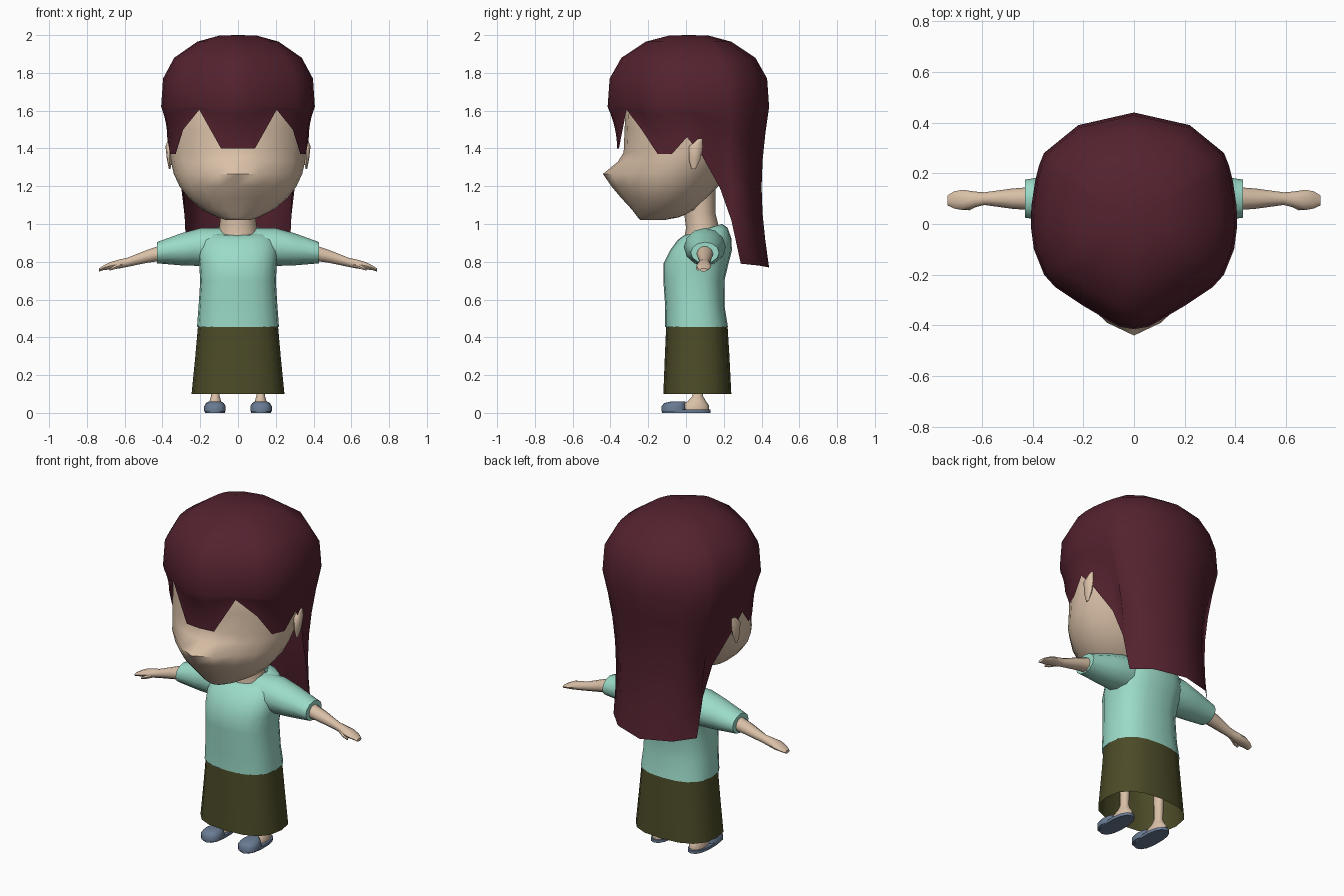
import bpy, bmesh, math
from mathutils import Vector

if "Cube" in bpy.data.objects:
    bpy.data.objects.remove(bpy.data.objects["Cube"])


def material(name, rgb):
    m = bpy.data.materials.new(name)
    m.diffuse_color = (*rgb, 1)
    m.use_nodes = True
    m.node_tree.nodes["Principled BSDF"].inputs["Base Color"].default_value = m.diffuse_color
    return m


HAIR = material("wine hair", (0.088, 0.016, 0.028))
SKIN = material("skin", (0.70, 0.53, 0.39))
SHIRT = material("mint cloth", (0.33, 0.71, 0.58))
SKIRT = material("olive cloth", (0.072, 0.070, 0.021))
SHOE = material("slate blue", (0.14, 0.195, 0.29))


def loft(name, rings, mat, closed=True, start=True, end=True, angle=50):
    """Skin a list of equal point rings, optionally capping both ends."""
    bm = bmesh.new()
    rows = [[bm.verts.new(p) for p in r] for r in rings]
    n = len(rows[0])
    for a, b in zip(rows, rows[1:]):
        for i in range(n if closed else n - 1):
            j = (i + 1) % n
            bm.faces.new((a[i], a[j], b[j], b[i]))
    if start:
        bm.faces.new(rows[0])
    if end:
        bm.faces.new(rows[-1])
    bmesh.ops.remove_doubles(bm, verts=bm.verts[:], dist=0.0005)
    bmesh.ops.recalc_face_normals(bm, faces=bm.faces[:])
    me = bpy.data.meshes.new(name)
    bm.to_mesh(me)
    bm.free()
    me.materials.append(mat)
    ob = bpy.data.objects.new(name, me)
    bpy.context.collection.objects.link(ob)
    bpy.ops.object.select_all(action='DESELECT')
    ob.select_set(True)
    bpy.context.view_layer.objects.active = ob
    bpy.ops.object.shade_smooth_by_angle(angle=math.radians(angle))
    return ob


def power(v, e):
    return math.copysign(abs(v) ** e, v)


def level(z, w, front, back, n=16, e=1.0, cx=0, tilt=0, nose=0):
    """Horizontal rounded ring; tilt raises the back, nose pulls the front."""
    pts = []
    for i in range(n):
        a = math.tau * i / n
        s, c = power(math.sin(a), e), power(math.cos(a), e)
        y = (front + back) / 2 - c * (back - front) / 2
        y -= nose * max(0, math.cos(a)) ** 9
        pts.append((cx + w * s, y, z - tilt * c))
    return pts


def upright(x, y, z, ry, rz, s, n=10):
    """Ring across an arm, facing along x."""
    return [(s * x, y + ry * math.cos(math.tau * i / n),
             z + rz * math.sin(math.tau * i / n)) for i in range(n)]


# Head with pointed nose and tapered chin: z, half width, front, back, nose
head = [(1.02, .06, -.24, -.12, 0), (1.035, .11, -.255, -.04, 0),
        (1.075, .19, -.275, .06, .01), (1.14, .265, -.315, .12, .03),
        (1.2, .31, -.335, .17, .06), (1.265, .34, -.34, .21, .10),
        (1.33, .355, -.325, .25, .035), (1.38, .36, -.325, .28, .005),
        (1.5, .365, -.325, .32, 0), (1.62, .36, -.32, .33, 0),
        (1.76, .30, -.26, .28, 0)]
loft("head", [level(z, w, f, b, 20, nose=k) for z, w, f, b, k in head], SKIN)

# Neck
loft("neck", [level(.92, .11, -.01, .19, 12), level(.98, .10, .0, .175, 12),
              level(1.06, .09, -.01, .155, 12), level(1.22, .10, -.04, .155, 12)], SKIN)

# Hair: half outline at the widest level, with the hem point below each
columns = [((0, -.415), (0, -.365, 1.40)), ((.06, -.405), (.09, -.355, 1.40)),
           ((.205, -.32), (.205, -.315, 1.605)), ((.31, -.25), (.29, -.235, 1.50)),
           ((.355, -.20), (.33, -.15, 1.37)), ((.395, -.10), (.36, -.075, 1.37)),
           ((.407, -.01), (.375, .005, 1.46)), ((.405, .07), (.36, .08, 1.37)),
           ((.39, .17), (.30, .18, 1.19)), ((.375, .23), (.28, .24, 1.02)),
           ((.355, .28), (.275, .29, .79)), ((.22, .39), (.18, .385, .78)),
           ((0, .44), (0, .44, .77))]
columns += [((-a[0], a[1]), (-b[0], b[1], b[2])) for a, b in columns[-2:0:-1]]
crown = [(2.0, 0), (1.998, .24), (1.965, .53), (1.88, .83), (1.77, .975), (1.62, 1)]
hair = [[(a[0] * s, .015 + (a[1] - .015) * s, z) for a, b in columns] for z, s in crown]
for step in range(1, 7):
    t = step / 6
    row = []
    for a, b in columns:
        f = 1 - (1 - t) ** 2
        dip = .04 * math.sin(math.pi * t) if b[1] > .28 else 0
        row.append((a[0] + (b[0] - a[0]) * f,
                    a[1] + (b[1] - a[1]) * f - dip, 1.62 + (b[2] - 1.62) * t))
    hair.append(row)
loft("long_hair", hair, HAIR, start=False, end=False, angle=70)

# Shirt body: z, half width, front, back, collar tilt
shirt = [(.455, .217, -.11, .222, 0), (.56, .209, -.11, .205, 0),
         (.70, .20, -.12, .203, 0), (.79, .206, -.12, .225, 0),
         (.86, .215, -.085, .243, 0), (.92, .20, -.045, .24, .005),
         (.96, .16, -.01, .22, .02), (.97, .105, .0, .19, .03)]
loft("shirt_body", [level(z, w, f, b, 20, .8, tilt=t) for z, w, f, b, t in shirt],
     SHIRT, start=False, end=False)

# Skirt, open at the hem
skirt = [(.46, .212, -.105, .22), (.3, .226, -.112, .23), (.1, .246, -.12, .24)]
loft("skirt", [level(z, w, f, b, 16, .8) for z, w, f, b in skirt], SKIRT, start=False, end=False)

for side, s in (("left", -1), ("right", 1)):
    # Sleeve
    sleeve = [(.06, .10, .885, .10, .095), (.2, .10, .878, .11, .10),
              (.3, .10, .866, .095, .085), (.43, .10, .848, .075, .056)]
    loft(side + "_sleeve", [upright(*r, s, 12) for r in sleeve], SHIRT)

    # Arm narrowing to the wrist, then a flat hand
    arm = [(.40, .10, .848, .046, .044), (.48, .10, .829, .040, .036),
           (.59, .10, .796, .025, .025), (.63, .097, .788, .031, .025),
           (.675, .095, .779, .040, .021), (.71, .095, .769, .034, .013),
           (.735, .093, .757, .020, .009)]
    loft(side + "_arm", [upright(*r, s) for r in arm], SKIN)
    thumb = [(.61, .085, .785, .012, .012), (.65, .066, .772, .012, .012),
             (.68, .062, .758, .006, .006)]
    loft(side + "_thumb", [upright(*r, s, 6) for r in thumb], SKIN)

    # Ear
    ear = [(1.29, .004, .03, .05), (1.34, .014, .015, .075),
           (1.41, .022, .015, .088), (1.45, .008, .06, .088)]
    loft(side + "_ear", [level(z, w, f, b, 8, cx=s * .362) for z, w, f, b in ear], SKIN)

    # Leg and heel
    leg = [(.015, .042, -.03, .122), (.04, .042, -.03, .122),
           (.062, .032, .01, .105), (.09, .024, .035, .09), (.4, .03, .03, .10)]
    loft(side + "_leg", [level(z, w, f, b, 10, cx=s * .12) for z, w, f, b in leg], SKIN)

    # Slipper: thin sole under the foot and a closed toe
    loft(side + "_sole", [level(z, .054, -.127, .13, 14, .85, cx=s * .122)
                          for z in (0, .017)], SHOE)
    toe = [(.008, .057, -.13, .005), (.035, .057, -.13, .0),
           (.052, .047, -.115, -.002), (.061, .03, -.075, -.004)]
    loft(side + "_toe", [level(z, w, f, b, 12, .8, cx=s * .122) for z, w, f, b in toe], SHOE)
